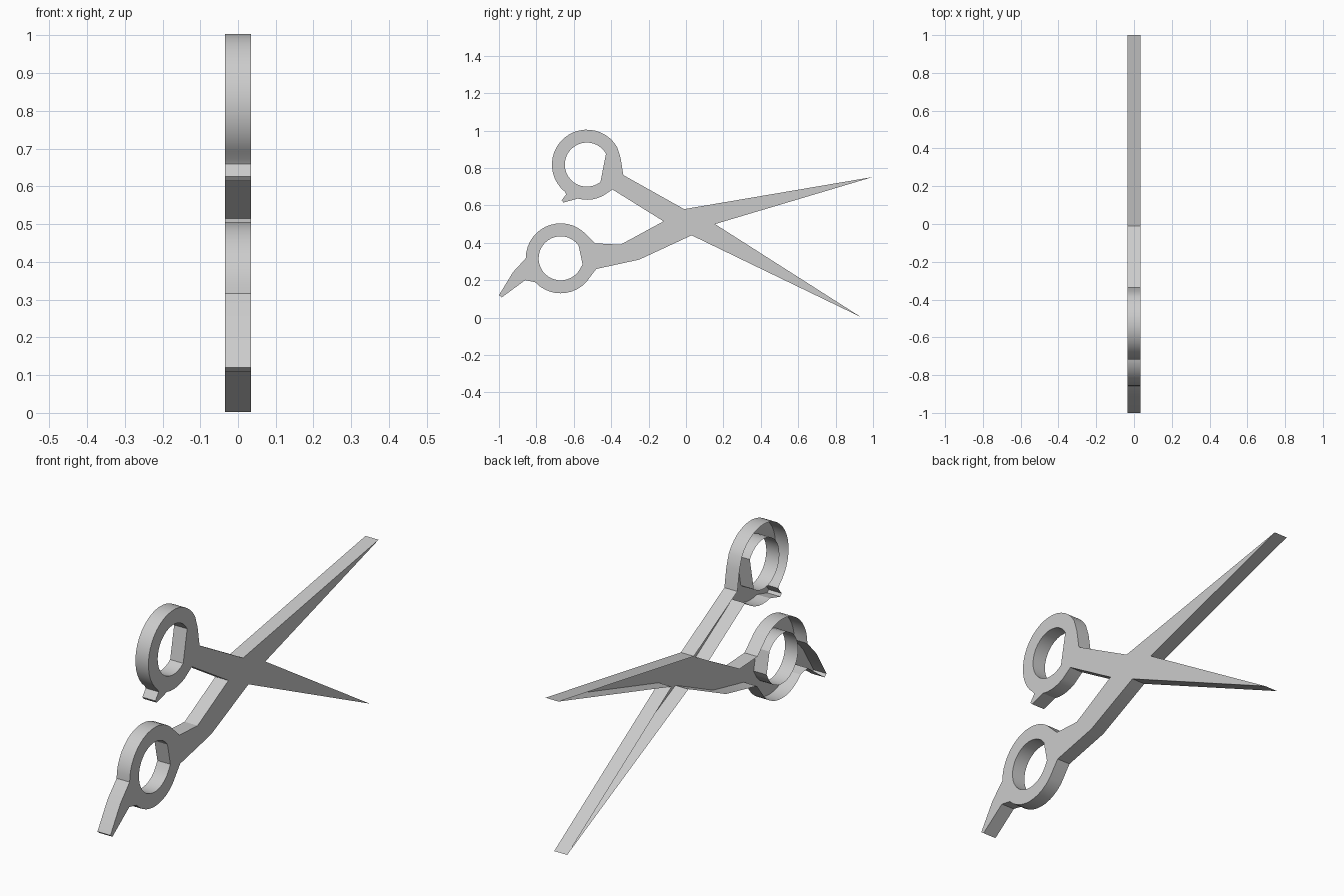
import bpy, bmesh, math
from mathutils import Vector

if "Cube" in bpy.data.objects:
    bpy.data.objects.remove(bpy.data.objects["Cube"], do_unlink=True)

HALF = 0.034                      # half thickness across x
UPPER, LOWER = (-0.53, 0.818), (-0.67, 0.317)   # finger ring centres (y, z)


def arc(center, radius, start, end, steps):
    """Points (y, z) along an arc, angles in degrees."""
    angles = [math.radians(start + (end - start) * i / steps) for i in range(steps + 1)]
    return [(center[0] + radius * math.cos(a), center[1] + radius * math.sin(a)) for a in angles]


def add_loop(bm, points):
    verts = [bm.verts.new((HALF, y, z)) for y, z in points]
    return [bm.edges.new((v, verts[i - 1])) for i, v in enumerate(verts)]


# Crossed blades, running clockwise into the lower shank
blades = [(-0.01, 0.58), (1.0, 0.752), (0.155, 0.5), (0.935, 0.003), (0.03, 0.44)]
lower_shank = [(-0.25, 0.31), (-0.48, 0.26)]
# Lower finger ring with its finger rest
finger_rest = [(-0.86, 0.2), (-0.985, 0.108), (-1.0, 0.12), (-0.925, 0.243)]
lower_ring = arc(LOWER, 0.187, -44, -137, 10) + finger_rest + arc(LOWER, 0.187, 180, 52, 14)
neck = [(-0.485, 0.397), (-0.35, 0.39), (-0.12, 0.515), (-0.393, 0.685)]
# Upper finger ring with its small stop
stop = [(-0.655, 0.615), (-0.665, 0.627), (-0.64, 0.66)]
upper_ring = arc(UPPER, 0.188, -63, -105, 5) + stop + arc(UPPER, 0.187, -129, -330, 22)
upper_shank = [(-0.35, 0.855), (-0.335, 0.762)]
outline = blades + lower_shank + lower_ring + neck + upper_ring + upper_shank

# Finger holes, each flattened on the side of its shank
upper_hole = arc(UPPER, 0.118, 30, 308, 26)
lower_hole = arc(LOWER, 0.118, 36, 332, 26) + [(-0.553, 0.285)]

bm = bmesh.new()
edges = [e for loop in (outline, upper_hole, lower_hole) for e in add_loop(bm, loop)]
bmesh.ops.triangle_fill(bm, use_beauty=True, edges=edges, normal=Vector((1, 0, 0)))
bmesh.ops.dissolve_limit(bm, angle_limit=0.01, verts=[], edges=[e for e in bm.edges if not e.is_boundary])

# Side walls: pull every rim edge across the thickness, leaving the far side open
rim = [e for e in bm.edges if e.is_boundary]
walls = bmesh.ops.extrude_edge_only(bm, edges=rim)
moved = [g for g in walls["geom"] if isinstance(g, bmesh.types.BMVert)]
bmesh.ops.translate(bm, verts=moved, vec=(-2 * HALF, 0, 0))
bmesh.ops.recalc_face_normals(bm, faces=bm.faces)
bm.normal_update()
flat = max(bm.faces, key=lambda f: abs(f.normal.x) * f.calc_area())
if flat.normal.x < 0:
    bmesh.ops.reverse_faces(bm, faces=bm.faces)

mesh = bpy.data.meshes.new("scissors_body")
bm.to_mesh(mesh)
bm.free()
body = bpy.data.objects.new("scissors_body", mesh)
bpy.context.collection.objects.link(body)

# Plain grey metal
grey = bpy.data.materials.new("steel_grey")
grey.use_nodes = True
color = (0.6, 0.6, 0.6, 1)
grey.diffuse_color = color
grey.node_tree.nodes["Principled BSDF"].inputs["Base Color"].default_value = color
mesh.materials.append(grey)

bpy.context.view_layer.objects.active = body
body.select_set(True)
bpy.ops.object.shade_smooth_by_angle(angle=math.radians(25))
